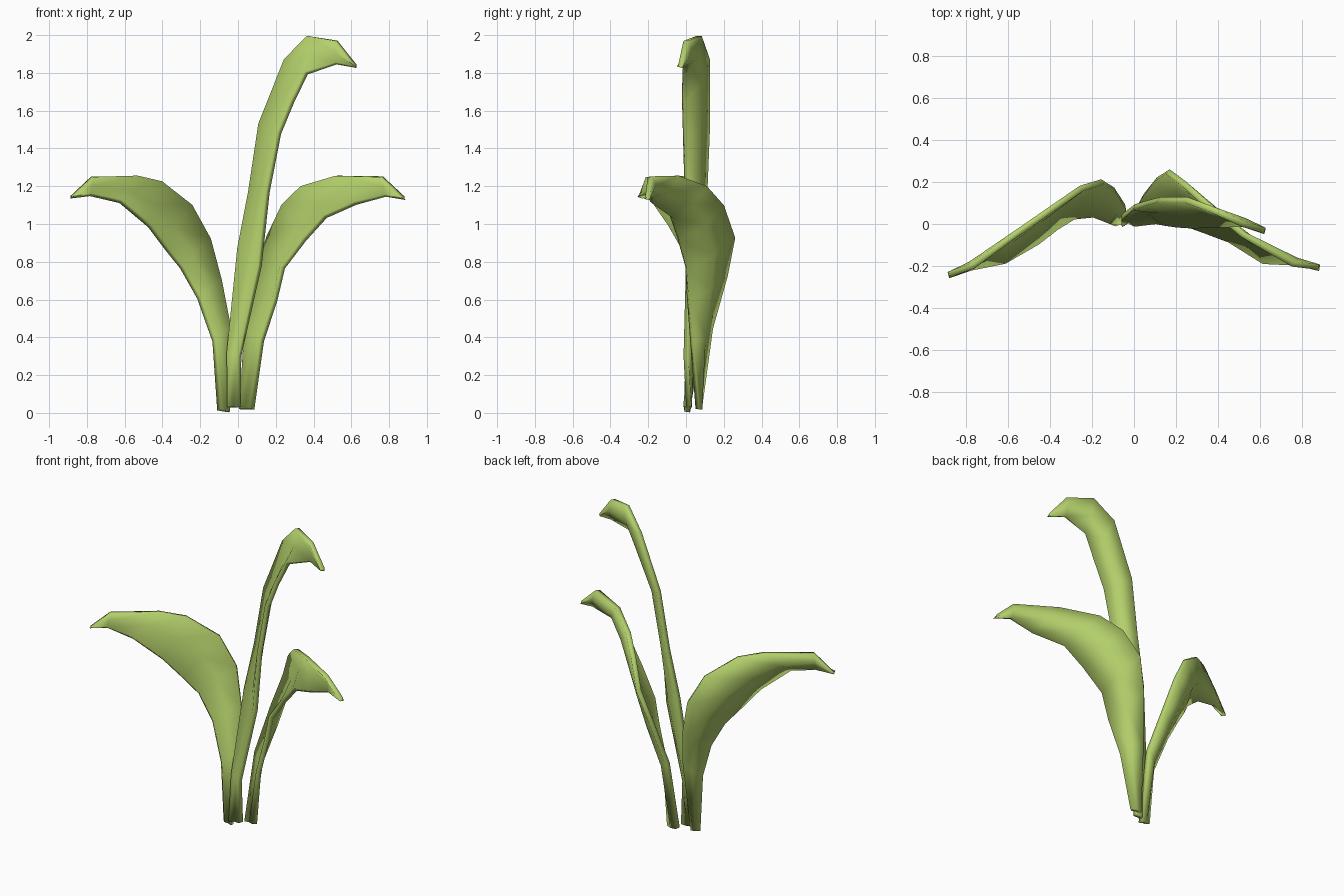
import bpy, bmesh, math
from mathutils import Vector

green = bpy.data.materials.new("leaf green")
green.diffuse_color = (0.46, 0.64, 0.15, 1)

COLS = 2          # strips across each blade
THICK = 0.03


def leaf(name, sections, side, cup=0.13):
    """Blade lofted between an inner (back) edge and an outer (front) edge,
    cupped into a shallow gutter and given thickness."""
    inner = [Vector(s[:3]) for s in sections]
    outer = [Vector(s[3:]) for s in sections]
    mids = [(a + b) / 2 for a, b in zip(inner, outer)]
    bm = bmesh.new()
    rows = []
    for i, (a, b) in enumerate(zip(inner, outer)):
        along = mids[min(i + 1, len(mids) - 1)] - mids[max(i - 1, 0)]
        across = b - a
        normal = across.cross(along).normalized() * side
        row = []
        for c in range(COLS + 1):
            t = c / COLS
            sag = cup * across.length * 4 * t * (1 - t)
            row.append(bm.verts.new(a.lerp(b, t) - normal * sag))
        rows.append(row)
    for r0, r1 in zip(rows, rows[1:]):
        for c in range(COLS):
            bm.faces.new((r0[c], r0[c + 1], r1[c + 1], r1[c]))
    bmesh.ops.recalc_face_normals(bm, faces=bm.faces)
    mesh = bpy.data.meshes.new(name)
    bm.to_mesh(mesh)
    bm.free()
    mesh.materials.append(green)
    ob = bpy.data.objects.new(name, mesh)
    bpy.context.collection.objects.link(ob)
    solid = ob.modifiers.new("thickness", "SOLIDIFY")
    solid.thickness = THICK
    solid.offset = 0
    bpy.ops.object.select_all(action="DESELECT")
    ob.select_set(True)
    bpy.context.view_layer.objects.active = ob
    bpy.ops.object.modifier_apply(modifier=solid.name)
    # rims blend softly into the blade
    bpy.ops.object.shade_smooth_by_angle(angle=math.radians(130))
    return ob


# right arching leaf: inner edge xyz, outer edge xyz
leaf("right_leaf", [
    (0.01, 0.07, 0.02, 0.075, 0.06, 0.02),
    (0.04, 0.13, 0.45, 0.125, 0.03, 0.38),
    (0.10, 0.21, 0.73, 0.195, 0.01, 0.60),
    (0.16, 0.25, 0.93, 0.235, 0.00, 0.77),
    (0.24, 0.19, 1.10, 0.35, -0.04, 0.92),
    (0.34, 0.10, 1.20, 0.46, -0.08, 1.04),
    (0.52, -0.05, 1.255, 0.62, -0.18, 1.11),
    (0.76, -0.19, 1.25, 0.78, -0.185, 1.15),
    (0.875, -0.205, 1.14, 0.885, -0.21, 1.13)], 1)

# left arching leaf
leaf("left_leaf", [
    (-0.045, 0.005, 0.005, -0.10, 0.00, 0.015),
    (-0.04, 0.08, 0.45, -0.125, 0.01, 0.38),
    (-0.09, 0.16, 0.70, -0.205, 0.04, 0.61),
    (-0.15, 0.20, 0.92, -0.295, 0.03, 0.77),
    (-0.25, 0.17, 1.10, -0.375, -0.02, 0.87),
    (-0.41, 0.06, 1.225, -0.465, -0.09, 0.99),
    (-0.54, -0.03, 1.255, -0.62, -0.18, 1.12),
    (-0.77, -0.20, 1.25, -0.78, -0.21, 1.155),
    (-0.88, -0.24, 1.145, -0.885, -0.245, 1.14)], -1)

# tall upright leaf
leaf("tall_leaf", [
    (-0.06, 0.00, 0.03, 0.01, 0.015, 0.03),
    (-0.06, 0.03, 0.32, 0.01, 0.00, 0.30),
    (0.00, 0.08, 0.87, 0.115, 0.01, 0.78),
    (0.06, 0.10, 1.17, 0.155, 0.00, 1.17),
    (0.115, 0.115, 1.53, 0.215, -0.01, 1.48),
    (0.25, 0.115, 1.87, 0.285, -0.015, 1.65),
    (0.37, 0.07, 1.995, 0.36, -0.01, 1.80),
    (0.52, 0.00, 1.97, 0.52, 0.00, 1.85),
    (0.62, -0.03, 1.84, 0.625, -0.035, 1.83)], 1)
